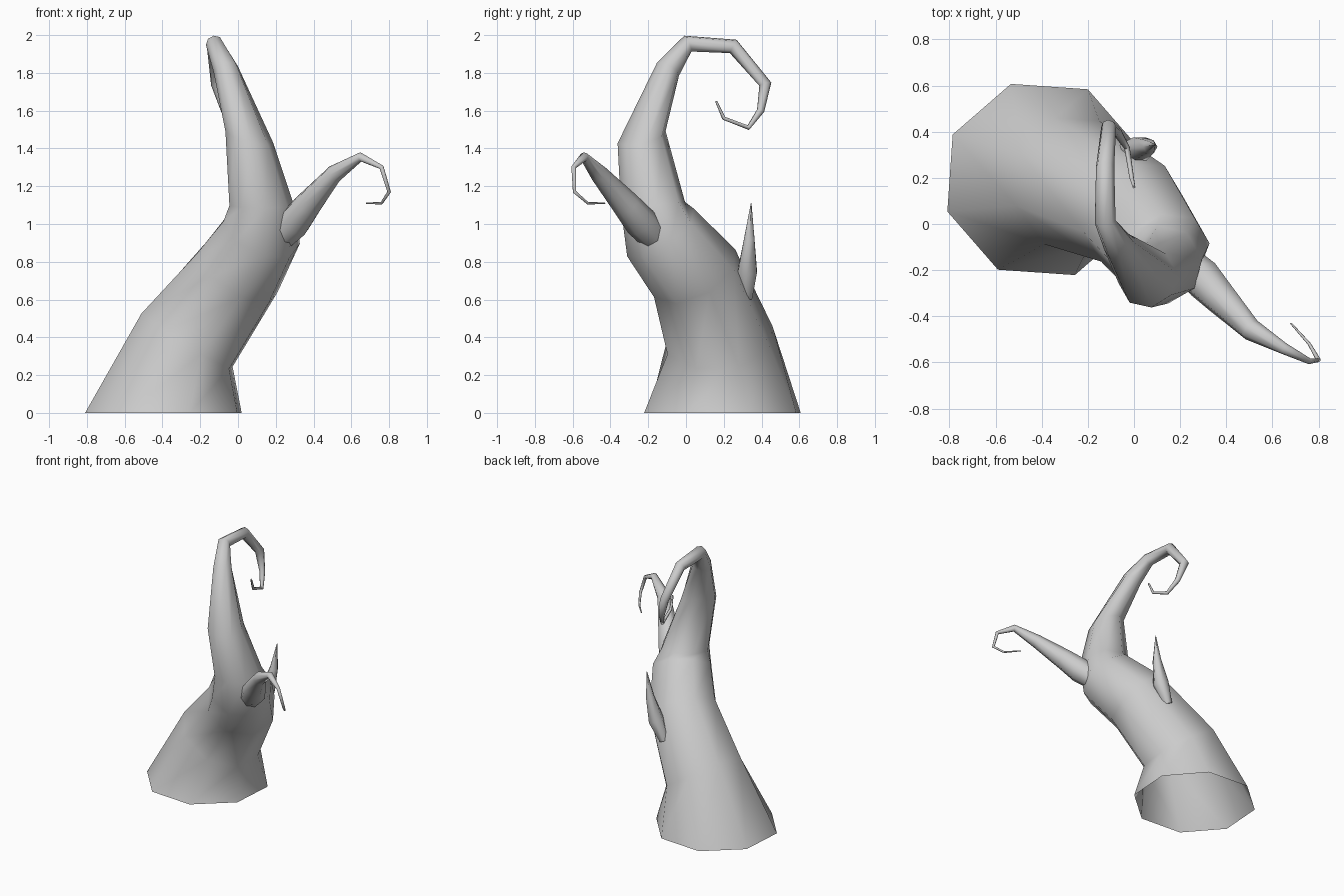
import bpy, bmesh, math
from mathutils import Vector

cube = bpy.data.objects.get("Cube")
if cube:
    bpy.data.objects.remove(cube, do_unlink=True)

grey = bpy.data.materials.new("stone grey")
grey.use_nodes = True
colour = (0.6, 0.6, 0.6, 1)
grey.diffuse_color = colour
grey.node_tree.nodes["Principled BSDF"].inputs["Base Color"].default_value = colour


def sweep(name, path, sides, turn=0.0, tilts={}, close_start=True):
    """Tapered tube through (x, y, z, radius) stations; tilts override ring normals."""
    pts = [Vector(p[:3]) for p in path]
    last = len(pts) - 1
    bm = bmesh.new()
    rings, normal, side = [], None, None
    for i, p in enumerate(pts):
        ahead = (pts[min(i + 1, last)] - p).normalized()
        behind = (p - pts[max(i - 1, 0)]).normalized()
        n = Vector(tilts.get(i, ahead + behind)).normalized()
        if side is None:
            side = Vector((math.cos(turn), math.sin(turn), 0))
            side = (side - n * side.dot(n)).normalized()
        else:
            side = normal.rotation_difference(n) @ side
        normal = n
        other = n.cross(side)
        ring = []
        for k in range(sides):
            a = math.tau * k / sides
            ring.append(bm.verts.new(p + path[i][3] * (side * math.cos(a) + other * math.sin(a))))
        rings.append(ring)
    for a, b in zip(rings, rings[1:]):
        for k in range(sides):
            j = (k + 1) % sides
            bm.faces.new((a[k], a[j], b[j], b[k]))
    bm.faces.new(rings[-1])
    if close_start:
        bm.faces.new(rings[0][::-1])
    mesh = bpy.data.meshes.new(name)
    bm.to_mesh(mesh)
    bm.free()
    mesh.materials.append(grey)
    ob = bpy.data.objects.new(name, mesh)
    bpy.context.collection.objects.link(ob)
    bpy.ops.object.select_all(action='DESELECT')
    ob.select_set(True)
    bpy.context.view_layer.objects.active = ob
    bpy.ops.object.shade_smooth_by_angle(angle=math.radians(60))


# Leaning trunk, open underneath, running up into the large curled horn
sweep("trunk_and_main_horn", [
    (-0.395, 0.193, 0, 0.437),
    (-0.27, 0.18, 0.385, 0.297),
    (-0.005, 0.045, 0.74, 0.25),
    (0.125, -0.135, 0.955, 0.217),
    (0.125, -0.175, 1.1, 0.172),
    (0.06, -0.235, 1.46, 0.132),
    (-0.065, -0.095, 1.82, 0.068),
    (-0.125, 0.01, 1.955, 0.046),
    (-0.125, 0.25, 1.94, 0.04),
    (-0.11, 0.42, 1.74, 0.033),
    (-0.07, 0.395, 1.6, 0.02),
    (-0.03, 0.33, 1.51, 0.013),
    (-0.01, 0.2, 1.56, 0.01),
    (0, 0.16, 1.65, 0.006),
], 8, math.radians(18.5), {
    0: (0, 0, 1), 1: (0.5, -0.08, 0.8), 2: (0.5, -0.4, 0.75),
    3: (0.35, -0.52, 0.75), 4: (0, -0.1, 1), 5: (0.25, -0.2, 0.9),
}, close_start=False)

# Side horn reaching forward and curling back at its tip
sweep("side_horn", [
    (0.235, -0.18, 0.945, 0.08),
    (0.3, -0.24, 1.01, 0.088),
    (0.37, -0.315, 1.1, 0.075),
    (0.51, -0.46, 1.265, 0.048),
    (0.65, -0.54, 1.355, 0.025),
    (0.76, -0.595, 1.3, 0.013),
    (0.8, -0.59, 1.17, 0.01),
    (0.76, -0.52, 1.11, 0.007),
    (0.68, -0.43, 1.11, 0.004),
], 8)

# Short thorn on the back of the trunk
sweep("back_thorn", [
    (-0.04, 0.32, 0.61, 0.035),
    (0.025, 0.325, 0.75, 0.058),
    (0.07, 0.335, 0.92, 0.032),
    (0.09, 0.345, 1.11, 0.002),
], 6)
